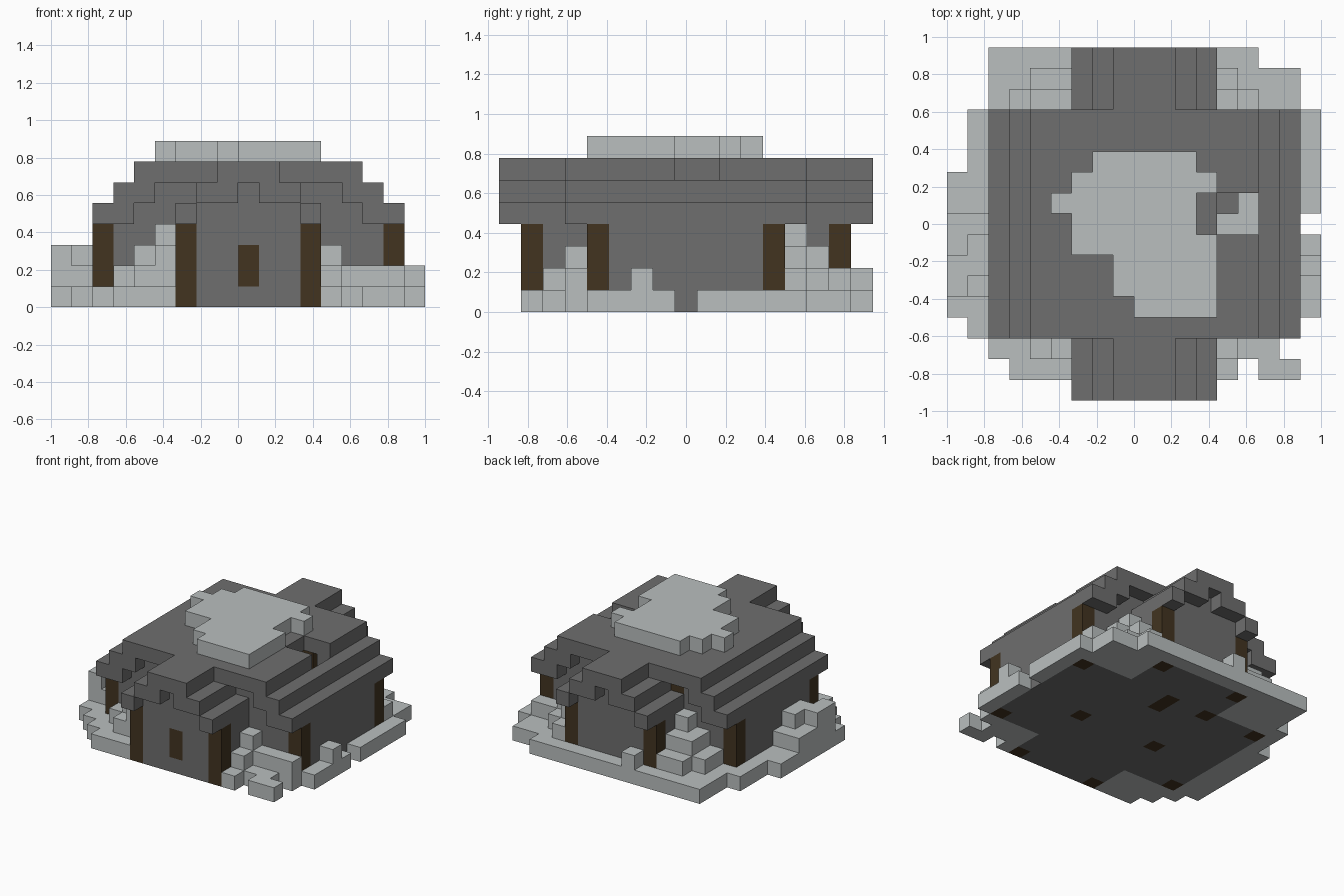
import bpy
import bmesh
from mathutils import Vector

cube = bpy.data.objects.get("Cube")
if cube:
    bpy.data.objects.remove(cube, do_unlink=True)

UNIT = 1 / 9
ORIGIN = Vector((9, 8.5, 0))
cells = {}          # block position -> part name


def material(name, colour):
    mat = bpy.data.materials.new(name)
    mat.use_nodes = True
    mat.diffuse_color = (*colour, 1)
    mat.node_tree.nodes["Principled BSDF"].inputs["Base Color"].default_value = (*colour, 1)
    return mat


def block(part, xs, ys, zs):
    """Fill a box of unit blocks; a part of None carves it away."""
    for x in range(*xs):
        for y in range(*ys):
            for z in range(*zs):
                if part:
                    cells[x, y, z] = part
                else:
                    cells.pop((x, y, z), None)


def column(part, x, y, top, base=0):
    block(part, (x, x + 1), (y, y + 1), (base, top))


def drift(x0, x1, y0, y1, height=1):
    block("ground_snow", (x0, x1), (y0, y1), (0, height))


def steps(x, direction, y, heights):
    """A row of snow columns, starting beside the porch wall."""
    for i, height in enumerate(heights):
        column("ground_snow", x + i * direction, y, height)


def mirrored(part, x0, x1, ys, zs):
    block(part, (x0, x1), ys, zs)
    block(part, (19 - x1, 19 - x0), ys, zs)


# Snow lying around the building
drift(2, 6, 13, 17)
drift(6, 15, 16, 17)
drift(13, 15, 13, 17)
drift(15, 17, 13, 16)
drift(1, 2, 3, 14)
drift(0, 1, 4, 11)
drift(2, 6, 2, 4)
drift(3, 6, 1, 2)
drift(13, 17, 3, 4)
drift(13, 16, 2, 3)
drift(13, 14, 1, 2)
drift(15, 17, 1, 2)
drift(17, 18, 4, 8)
drift(17, 18, 9, 14)

# Heaped snow in the four corners and along the sides
steps(5, -1, 3, "4321" and (4, 3, 2, 1))
steps(5, -1, 2, (3, 2, 1, 1))
steps(13, 1, 3, (3, 2, 2, 2))
steps(13, 1, 2, (2, 1, 1))
steps(5, -1, 13, (4, 3, 2, 1))
steps(5, -1, 14, (3, 3, 2, 1))
steps(5, -1, 15, (2, 2, 1, 1))
steps(13, 1, 13, (4, 3, 2, 2))
steps(13, 1, 14, (3, 2, 1, 1))
steps(13, 1, 15, (2, 1, 1, 1))
column("ground_snow", 7, 16, 2)
column("ground_snow", 17, 6, 2)
drift(1, 2, 5, 9, 2)
drift(1, 2, 6, 8, 3)
drift(0, 1, 5, 9, 2)
drift(0, 1, 5, 7, 3)

# Floor and walls of the hall and its two porches
block("floor", (2, 17), (4, 13), (0, 1))
block("floor", (6, 13), (1, 16), (0, 1))
mirrored("walls", 2, 3, (4, 13), (0, 4))
for y in (4, 12):
    block("walls", (2, 17), (y, y + 1), (0, 4))
    block("walls", (4, 15), (y, y + 1), (4, 5))
    block("walls", (5, 14), (y, y + 1), (5, 6))
for y0, y1, end in ((1, 4, 1), (13, 16, 15)):
    mirrored("walls", 6, 7, (y0, y1), (0, 4))
    block("walls", (6, 13), (end, end + 1), (0, 4))
    block("walls", (7, 12), (end, end + 1), (4, 5))
    block("walls", (9, 10), (end, end + 1), (5, 6))

# Stepped roofs of the porches and the hall
for ys in ((0, 5), (12, 17)):
    mirrored("porch_roof", 6, 7, ys, (4, 5))
    mirrored("porch_roof", 7, 9, ys, (5, 6))
    block("porch_roof", (8, 11), ys, (6, 7))
hall = (3, 14)
mirrored("hall_roof", 2, 4, hall, (4, 5))
mirrored("hall_roof", 3, 5, hall, (5, 6))
block("hall_roof", (4, 15), hall, (6, 7))

# Broken hole in the roof with snow fallen inside
block(None, (13, 15), (8, 10), (5, 7))
block("fallen_snow", (13, 15), (8, 9), (1, 2))
column("fallen_snow", 14, 9, 2, 1)

# Snow cap on the roof, one strip per row from front to back
strips = ((9, 13), (8, 13), (8, 13), (6, 13), (6, 12),
          (5, 12), (6, 13), (7, 12))
for row, xs in enumerate(strips, 4):
    block("roof_snow", xs, (row, row + 1), (7, 8))

# Timber posts, inner pillars, bench and front window
for y in (4, 12):
    mirrored("corner_posts", 2, 3, (y, y + 1), (0, 4))
for y in (1, 15):
    mirrored("porch_posts", 6, 7, (y, y + 1), (0, 4))
for x in (6, 12):
    column("inner_pillars", x, 7, 6)
column("inner_pillars", 6, 12, 6)
column("inner_pillars", 12, 11, 6, 1)
block("bench", (9, 10), (11, 13), (0, 2))
column("front_window", 9, 1, 3, 1)

stone = material("grey stone", (0.156, 0.156, 0.156))
snow = material("pale snow", (0.49, 0.52, 0.52))
wood = material("dark wood", (0.054, 0.034, 0.0144))
looks = {"floor": stone, "walls": stone, "porch_roof": stone, "hall_roof": stone,
         "ground_snow": snow, "fallen_snow": snow, "roof_snow": snow}


def build(part):
    """Make one object from the exposed block faces of a part."""
    bm = bmesh.new()
    for cell, owner in cells.items():
        if owner != part:
            continue
        centre = Vector(cell) + Vector((0.5, 0.5, 0.5)) - ORIGIN
        for axis in range(3):
            for sign in (-1, 1):
                normal = Vector((0, 0, 0))
                normal[axis] = sign
                beside = tuple(int(c + n) for c, n in zip(cell, normal))
                if beside in cells:
                    continue
                u = Vector((0, 0, 0))
                u[(axis + 1) % 3] = 0.5
                v = normal.cross(u)
                mid = centre + normal / 2
                corners = (mid - u - v, mid + u - v, mid + u + v, mid - u + v)
                bm.faces.new([bm.verts.new(c * UNIT) for c in corners])
    bmesh.ops.remove_doubles(bm, verts=bm.verts[:], dist=0.001)
    mesh = bpy.data.meshes.new(part)
    bm.to_mesh(mesh)
    bm.free()
    mesh.materials.append(looks.get(part, wood))
    bpy.context.collection.objects.link(bpy.data.objects.new(part, mesh))


for part in sorted(set(cells.values())):
    build(part)
